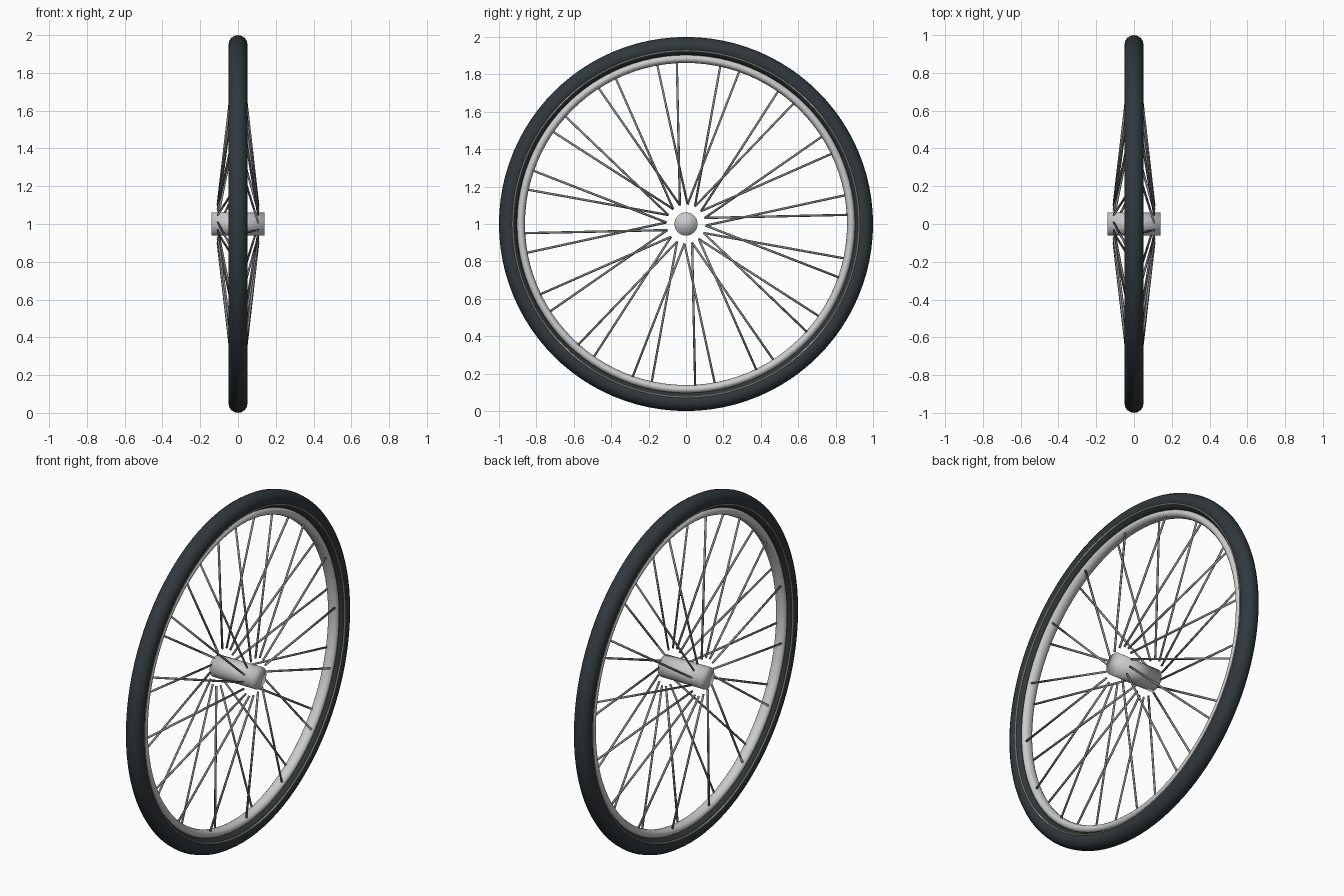
import bpy, bmesh
from math import sin, cos, tau, radians
from mathutils import Vector

if "Cube" in bpy.data.objects:
    bpy.data.objects.remove(bpy.data.objects["Cube"])

CENTRE = Vector((0, 0, 1))


def material(name, rgb):
    m = bpy.data.materials.new(name)
    m.diffuse_color = (*rgb, 1)
    m.use_nodes = True
    m.node_tree.nodes["Principled BSDF"].inputs["Base Color"].default_value = m.diffuse_color
    return m


def finish(name, bm, mat=None):
    bmesh.ops.recalc_face_normals(bm, faces=bm.faces)
    for f in bm.faces:
        f.smooth = True
    me = bpy.data.meshes.new(name)
    bm.to_mesh(me)
    bm.free()
    ob = bpy.data.objects.new(name, me)
    ob.location = CENTRE
    bpy.context.collection.objects.link(ob)
    if mat:
        me.materials.append(mat)
    return ob


def hoop(name, radius, half_width, half_height, mat=None, x=0, sides=16, steps=96):
    """Ring around the x axis with an elliptical cross-section."""
    bm = bmesh.new()
    rings = []
    for i in range(steps):
        a = tau * i / steps
        ring = []
        for j in range(sides):
            b = tau * j / sides
            r = radius + half_height * cos(b)
            ring.append(bm.verts.new((x + half_width * sin(b), r * cos(a), r * sin(a))))
        rings.append(ring)
    for i in range(steps):
        p, q = rings[i], rings[(i + 1) % steps]
        for j in range(sides):
            k = (j + 1) % sides
            bm.faces.new((p[j], p[k], q[k], q[j]))
    return finish(name, bm, mat)


def rod(bm, start, end, radius, sides):
    """Capped cylinder between two points."""
    d = end - start
    m = d.to_track_quat('Z', 'Y').to_matrix().to_4x4()
    m.translation = (start + end) / 2
    bmesh.ops.create_cone(bm, cap_ends=True, segments=sides, radius1=radius,
                          radius2=radius, depth=d.length, matrix=m)


def polar(x, radius, degrees):
    a = radians(degrees)
    return Vector((x, radius * cos(a), radius * sin(a)))


rubber = material("rubber", (0.03, 0.04, 0.045))
cream = material("cream", (0.6, 0.55, 0.4))
steel = material("dark_steel", (0.25, 0.25, 0.26))

# Tyre, rim and the thin pale line on each sidewall
hoop("tyre", 0.95, 0.05, 0.05, rubber)
hoop("rim", 0.884, 0.032, 0.023)
for side, x in (("right", 0.044), ("left", -0.044)):
    hoop("sidewall_line_" + side, 0.926, 0.004, 0.004, cream, x, sides=8)

# Hub barrel
bm = bmesh.new()
rod(bm, Vector((-0.14, 0, 0)), Vector((0.14, 0, 0)), 0.062, 32)
finish("hub", bm)

# Sixteen spokes per side, the two sides slanting opposite ways
for side, s in (("right", 1), ("left", -1)):
    bm = bmesh.new()
    for i in range(16):
        a = 18 + 22.5 * i
        rod(bm, polar(s * 0.107, 0.105, a),
            polar(s * 0.02, 0.865, a - s * 14.75), 0.006, 8)
    finish("spokes_" + side, bm, steel)
